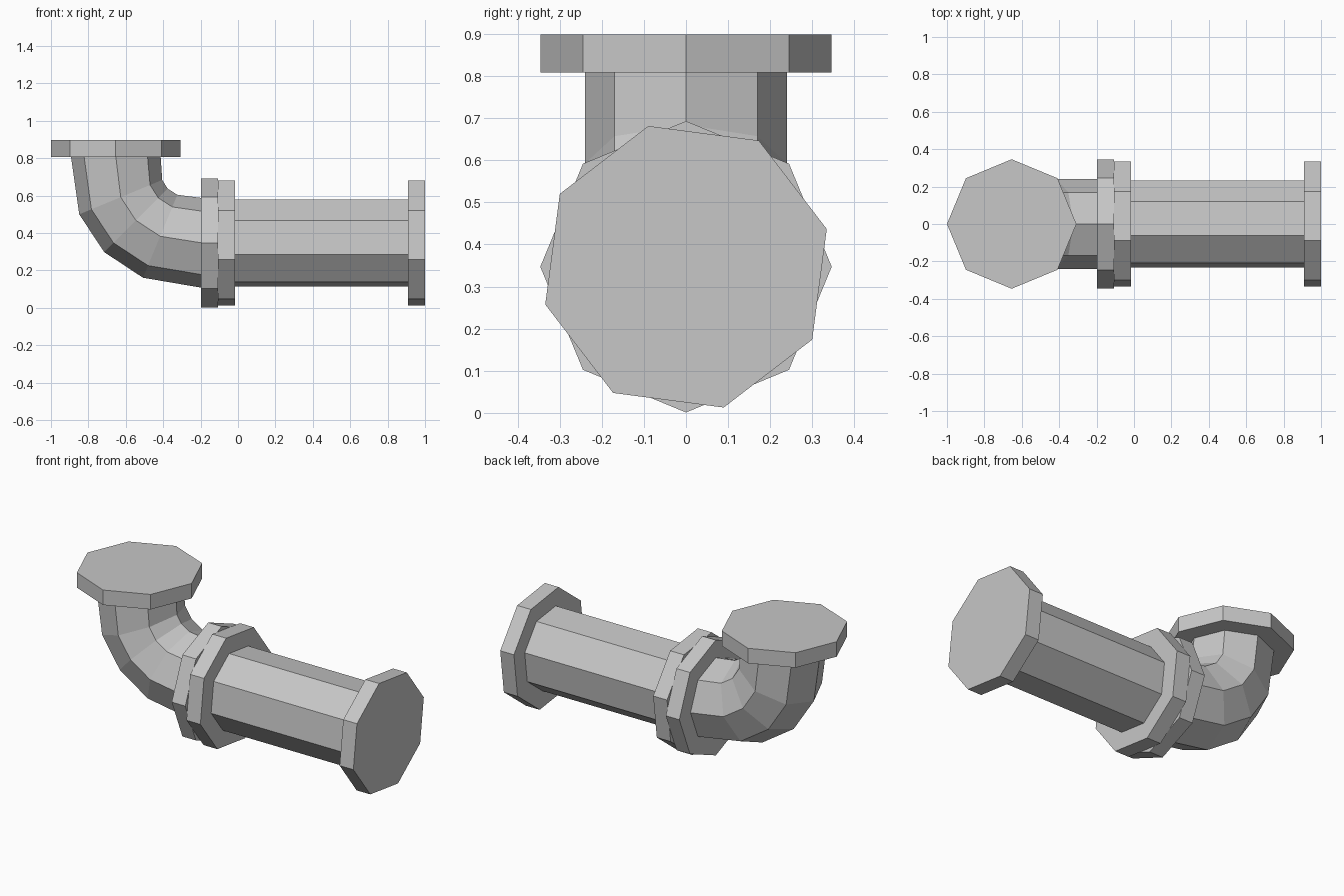
import bpy, bmesh
from math import radians, sin, cos, tau
from mathutils import Vector

cube = bpy.data.objects.get("Cube")
if cube:
    bpy.data.objects.remove(cube, do_unlink=True)

GREY = (0.57, 0.57, 0.57, 1)
grey = bpy.data.materials.new("grey metal")
grey.use_nodes = True
grey.diffuse_color = GREY
grey.node_tree.nodes["Principled BSDF"].inputs["Base Color"].default_value = GREY

SIDES = 8
PIPE_R = 0.24
FLANGE_R = 0.346
AXIS_Z = 0.347
RISER_X = -0.654
TWIST = radians(15)


def sweep(name, stations, radius, twist=0.0):
    """Capped octagonal tube through (x, z, bend) stations; bend 0 runs along x, 90 runs up."""
    bm = bmesh.new()
    rings = []
    for x, z, bend in stations:
        b = radians(bend)
        across = Vector((sin(b), 0, cos(b)))
        side = Vector((0, -1, 0))
        ring = []
        for i in range(SIDES):
            a = tau * i / SIDES + twist
            ring.append(bm.verts.new(Vector((x, 0, z)) + radius * (cos(a) * across + sin(a) * side)))
        rings.append(ring)
    for r0, r1 in zip(rings, rings[1:]):
        for i in range(SIDES):
            j = (i + 1) % SIDES
            bm.faces.new((r0[i], r0[j], r1[j], r1[i]))
    bm.faces.new(rings[0])
    bm.faces.new(rings[-1])
    bmesh.ops.recalc_face_normals(bm, faces=bm.faces)
    mesh = bpy.data.meshes.new(name)
    bm.to_mesh(mesh)
    bm.free()
    mesh.materials.append(grey)
    obj = bpy.data.objects.new(name, mesh)
    bpy.context.collection.objects.link(obj)
    return obj


def along_x(name, x0, x1, radius, twist=0.0):
    return sweep(name, [(x0, AXIS_Z, 0), (x1, AXIS_Z, 0)], radius, twist)


# Elbow turning from the horizontal pipe up to the riser flange
sweep("elbow", [(-0.19, AXIS_Z, 0), (-0.416, 0.383, 22.5), (-0.546, 0.468, 45),
                (-0.627, 0.592, 67.5), (RISER_X, 0.815, 90)], PIPE_R)
sweep("elbow_top_flange", [(RISER_X, 0.808, 90), (RISER_X, 0.898, 90)], FLANGE_R)
along_x("elbow_side_flange", -0.198, -0.108, FLANGE_R)

# Straight pipe, turned slightly about its axis
along_x("straight_pipe", -0.03, 0.92, PIPE_R, TWIST)
along_x("pipe_inner_flange", -0.108, -0.016, FLANGE_R, TWIST)
along_x("pipe_end_flange", 0.909, 1.0, FLANGE_R, TWIST)
